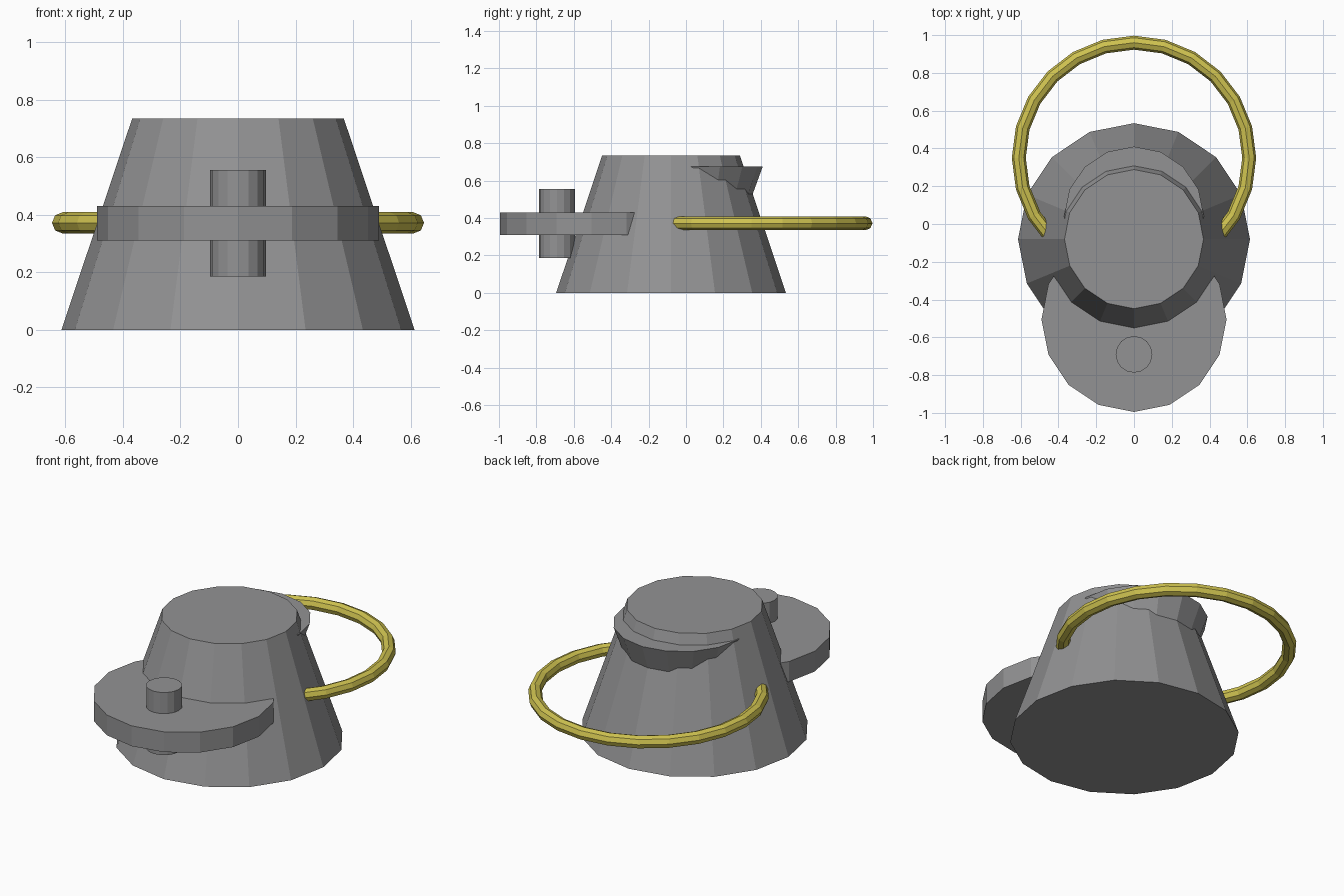
import bpy
from math import cos, sin, tau

SIDES = 16

# Remove the default cube
cube = bpy.data.objects.get("Cube")
if cube:
    bpy.data.objects.remove(cube, do_unlink=True)


def make_material(name, color):
    mat = bpy.data.materials.new(name)
    mat.use_nodes = True
    mat.diffuse_color = color
    mat.node_tree.nodes["Principled BSDF"].inputs["Base Color"].default_value = color
    return mat


grey = make_material("stone grey", (0.29, 0.29, 0.295, 1))
yellow = make_material("brass yellow", (0.62, 0.54, 0.08, 1))


def frustum(name, y, bottom, top, r_bottom, r_top):
    """Flat-sided solid standing on the centre line, a corner facing each axis."""
    rings = [(r_bottom, bottom), (r_top, top)]
    verts = [(r * cos(tau * i / SIDES), y + r * sin(tau * i / SIDES), z)
             for r, z in rings for i in range(SIDES)]
    faces = [(i, (i + 1) % SIDES, SIDES + (i + 1) % SIDES, SIDES + i)
             for i in range(SIDES)]
    faces += [tuple(reversed(range(SIDES))), tuple(range(SIDES, 2 * SIDES))]
    mesh = bpy.data.meshes.new(name)
    mesh.from_pydata(verts, [], faces)
    mesh.materials.append(grey)
    obj = bpy.data.objects.new(name, mesh)
    bpy.context.collection.objects.link(obj)
    return obj


# Tapered body, front shelf with its pin, and the flared lip at the back
frustum("body", -0.08, 0, 0.735, 0.614, 0.368)
frustum("front_shelf", -0.505, 0.31, 0.43, 0.49, 0.49)
frustum("shelf_pin", -0.69, 0.185, 0.555, 0.097, 0.097)
frustum("back_lip", 0.04, 0.40, 0.675, 0.27, 0.37)

# Ring handle passing through the body
bpy.ops.mesh.primitive_torus_add(
    location=(0, 0.35, 0.372), major_radius=0.61, minor_radius=0.037,
    major_segments=24, minor_segments=8)
handle = bpy.context.object
handle.name = "ring_handle"
handle.data.materials.append(yellow)
for face in handle.data.polygons:
    face.use_smooth = False
